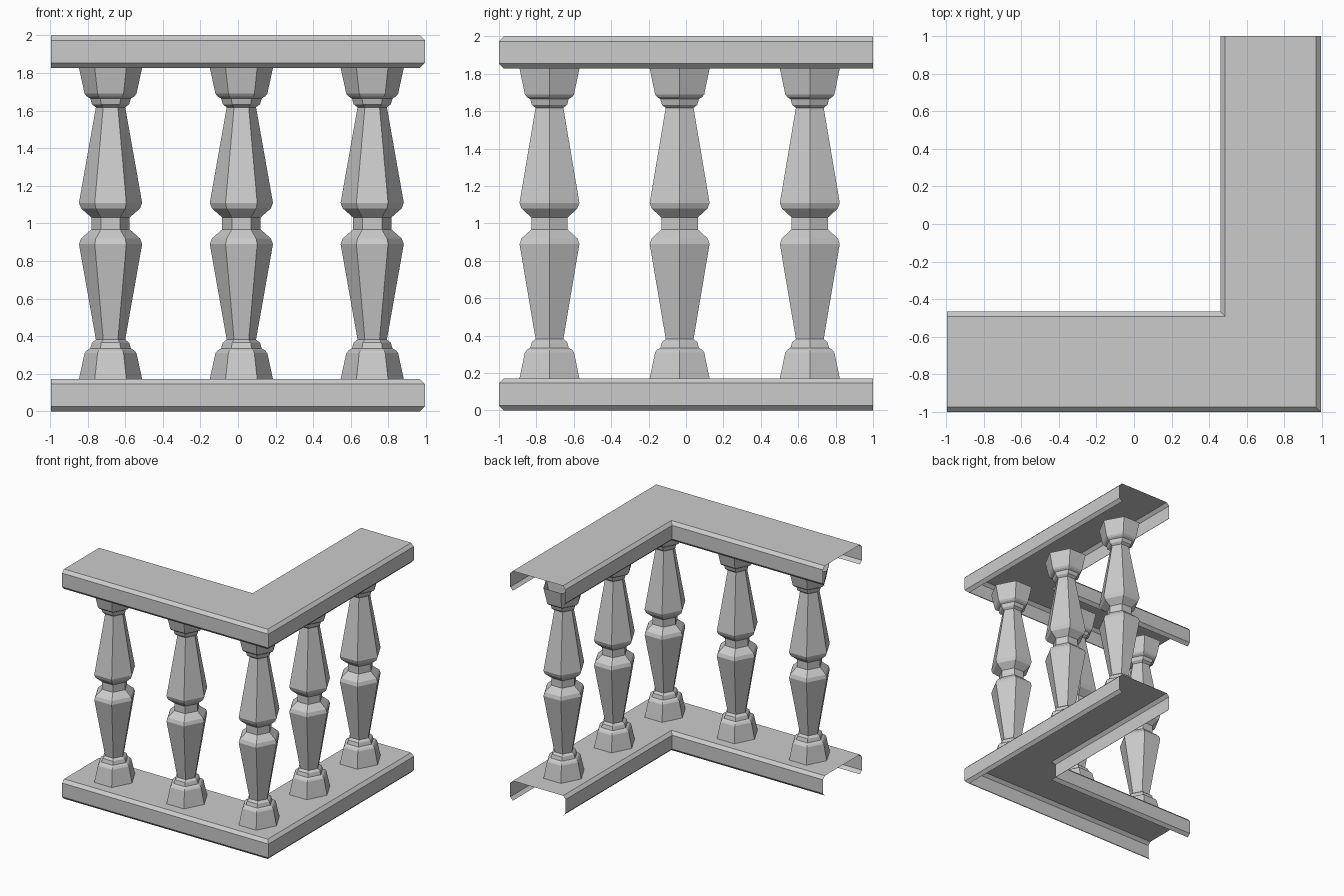
import bpy
from math import cos, sin, pi

if "Cube" in bpy.data.objects:
    bpy.data.objects.remove(bpy.data.objects["Cube"])


def make_object(name, verts, faces):
    mesh = bpy.data.meshes.new(name)
    mesh.from_pydata(verts, [], faces)
    mesh.update()
    obj = bpy.data.objects.new(name, mesh)
    bpy.context.collection.objects.link(obj)
    return obj


# Rails: open chamfered channel swept around an L with a mitred corner
X, Y, W, H, C = 0.994, 1.0, 0.535, 0.172, 0.026
rail_profile = [(C, 0), (0, C), (0, H - C), (C, H),
                (W - C, H), (W, H - C), (W, C), (W - C, 0)]


def rail(name, z0):
    n = len(rail_profile)
    verts = [(-X, -Y + o, z0 + z) for o, z in rail_profile]
    verts += [(X - o, -Y + o, z0 + z) for o, z in rail_profile]
    verts += [(X - o, Y, z0 + z) for o, z in rail_profile]
    faces = [(i * n + j, (i + 1) * n + j, (i + 1) * n + j + 1, i * n + j + 1)
             for i in range(2) for j in range(n - 1)]
    return make_object(name, verts, faces)


rail("bottom_rail", 0.0)
rail("top_rail", 2.0 - H)

# Balusters: six-sided turned post, lower half profile mirrored about z = 1
half = [(0.168, 0.172), (0.138, 0.31), (0.127, 0.324), (0.108, 0.335),
        (0.099, 0.366), (0.078, 0.382), (0.168, 0.89), (0.157, 0.92),
        (0.102, 0.968)]
profile = half + [(r, 2.0 - z) for r, z in reversed(half)]
SIDES, DEPTH = 6, 1.1


def baluster(name, x, y):
    verts = [(r * cos(2 * pi * k / SIDES), DEPTH * r * sin(2 * pi * k / SIDES), z)
             for r, z in profile for k in range(SIDES)]
    faces = []
    for i in range(len(profile) - 1):
        a, b = i * SIDES, (i + 1) * SIDES
        for k in range(SIDES):
            m = (k + 1) % SIDES
            faces.append((a + k, a + m, b + m, b + k))
    obj = make_object(name, verts, faces)
    obj.location = (x, y, 0)
    return obj


CX, CY, STEP = 0.714, -0.73, 0.696
for i in range(3):
    baluster(f"front_baluster_{i + 1}", CX - STEP * i, CY)
for i in range(1, 3):
    baluster(f"side_baluster_{i}", CX, CY + STEP * i)
